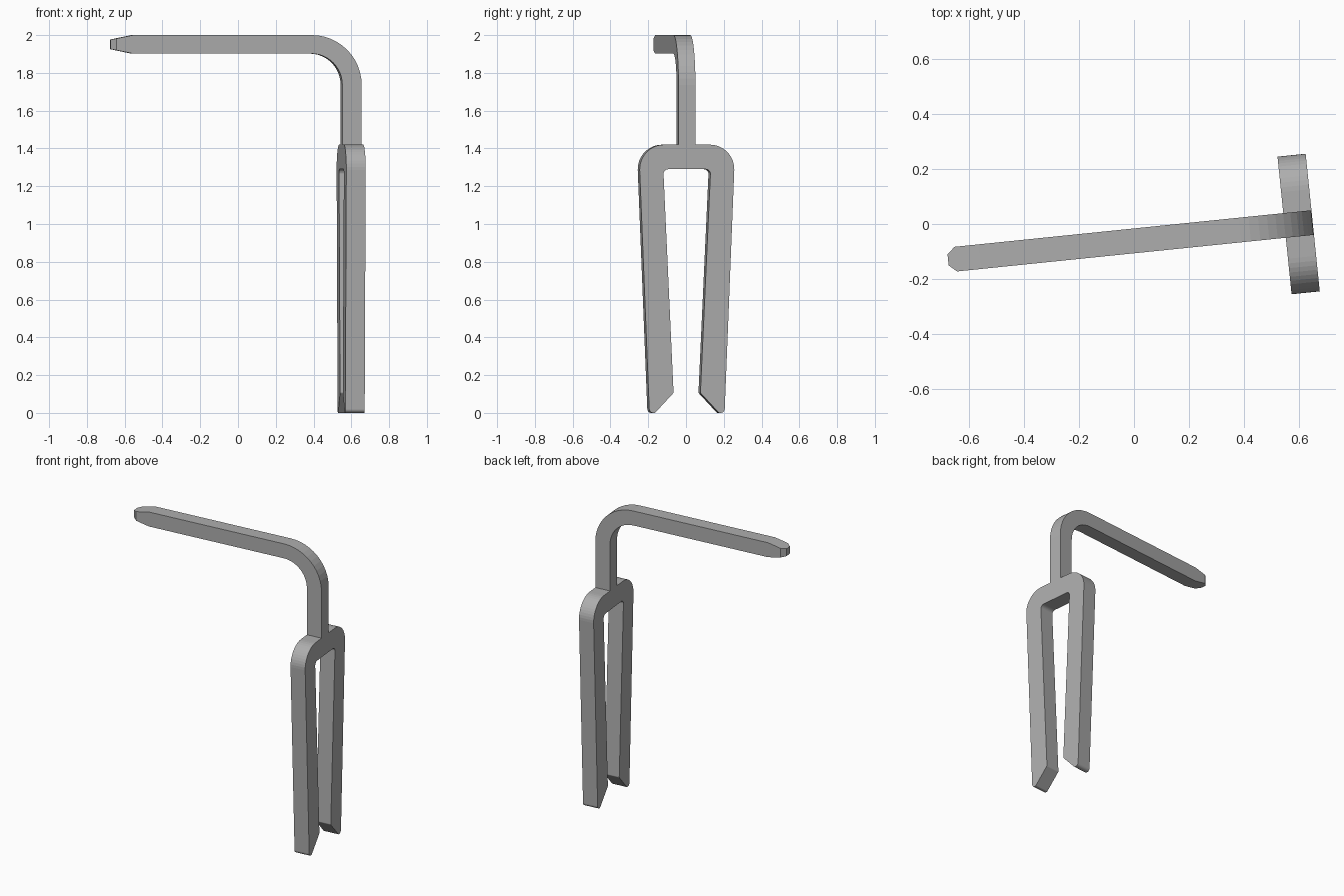
import bpy, bmesh, math
from mathutils import Vector, Matrix

cube = bpy.data.objects.get("Cube")
if cube:
    bpy.data.objects.remove(cube, do_unlink=True)

THICK = 0.103      # plate thickness of the fork
WIDTH = 0.09       # width of the bent arm
PLACE = Matrix.Translation((0.599, 0, 0)) @ Matrix.Rotation(math.radians(5.85), 4, "Z")

grey = bpy.data.materials.new("grey metal")
grey.use_nodes = True
grey.diffuse_color = (0.42, 0.42, 0.42, 1)
grey.node_tree.nodes["Principled BSDF"].inputs["Base Color"].default_value = grey.diffuse_color


def rounded(corners, steps=12):
    """Turn (u, z, radius) corners into an outline with filleted corners."""
    outline = []
    for i, (u, z, r) in enumerate(corners):
        p = Vector((u, z))
        if r == 0:
            outline.append(p)
            continue
        a = (Vector(corners[i - 1][:2]) - p).normalized()
        b = (Vector(corners[(i + 1) % len(corners)][:2]) - p).normalized()
        half = a.angle(b) / 2
        centre = p + (a + b).normalized() * r / math.sin(half)
        start = p + a * r / math.tan(half) - centre
        end = p + b * r / math.tan(half) - centre
        sweep = start.angle_signed(end)
        for k in range(steps + 1):
            outline.append(centre + Matrix.Rotation(-sweep * k / steps, 2) @ start)
    return outline


def prism(outline, to_3d, depth):
    """Extrude an outline by depth, centred on the plane given by to_3d."""
    bm = bmesh.new()
    face = bm.faces.new([bm.verts.new(to_3d(p.x, p.y)) for p in outline])
    face.normal_update()
    step = face.normal * depth
    bmesh.ops.translate(bm, verts=bm.verts[:], vec=-step / 2)
    new = bmesh.ops.extrude_face_region(bm, geom=[face])["geom"]
    bmesh.ops.translate(bm, vec=step, verts=[g for g in new if isinstance(g, bmesh.types.BMVert)])
    if not face.is_valid or len(bm.faces) < len(outline) + 2:
        bmesh.ops.holes_fill(bm, edges=bm.edges[:])
    return bm


def finish(bm, name):
    bmesh.ops.recalc_face_normals(bm, faces=bm.faces[:])
    mesh = bpy.data.meshes.new(name)
    bm.to_mesh(mesh)
    bm.free()
    mesh.materials.append(grey)
    obj = bpy.data.objects.new(name, mesh)
    obj.matrix_world = PLACE
    bpy.context.collection.objects.link(obj)


# Two-pronged fork: one half of the outline, mirrored
half = [(0.257, 1.42, 0.13), (0.2, 0, 0.022), (0.17, 0, 0.012),
        (0.0715, 0.106, 0.012), (0.126, 1.29, 0.025)]
fork = half + [(-u, z, r) for u, z, r in reversed(half)]
finish(prism(rounded(fork), lambda u, z: (0, u, z), THICK), "fork")

# Bent arm rising from the fork, with a wedge-shaped end
side = THICK / 2
arm = [(side, 1.42, 0), (side, 2, 0.265), (-1.165, 2, 0), (-1.282, 1.976, 0),
       (-1.282, 1.926, 0), (-1.165, 1.902, 0), (-side, 1.902, 0.165), (-side, 1.42, 0)]
bm = prism(rounded(arm), lambda u, z: (u, 0, z), WIDTH)

# Chamfer both upright corners of the arm's end
for s in (-1, 1):
    cut = bmesh.ops.bisect_plane(
        bm, geom=bm.verts[:] + bm.edges[:] + bm.faces[:], clear_outer=True,
        plane_co=(-1.254, s * WIDTH / 2, 0), plane_no=(-0.025, s * 0.028, 0))
    edges = [g for g in cut["geom_cut"] if isinstance(g, bmesh.types.BMEdge)]
    bmesh.ops.edgeloop_fill(bm, edges=edges)
finish(bm, "bent_arm")
